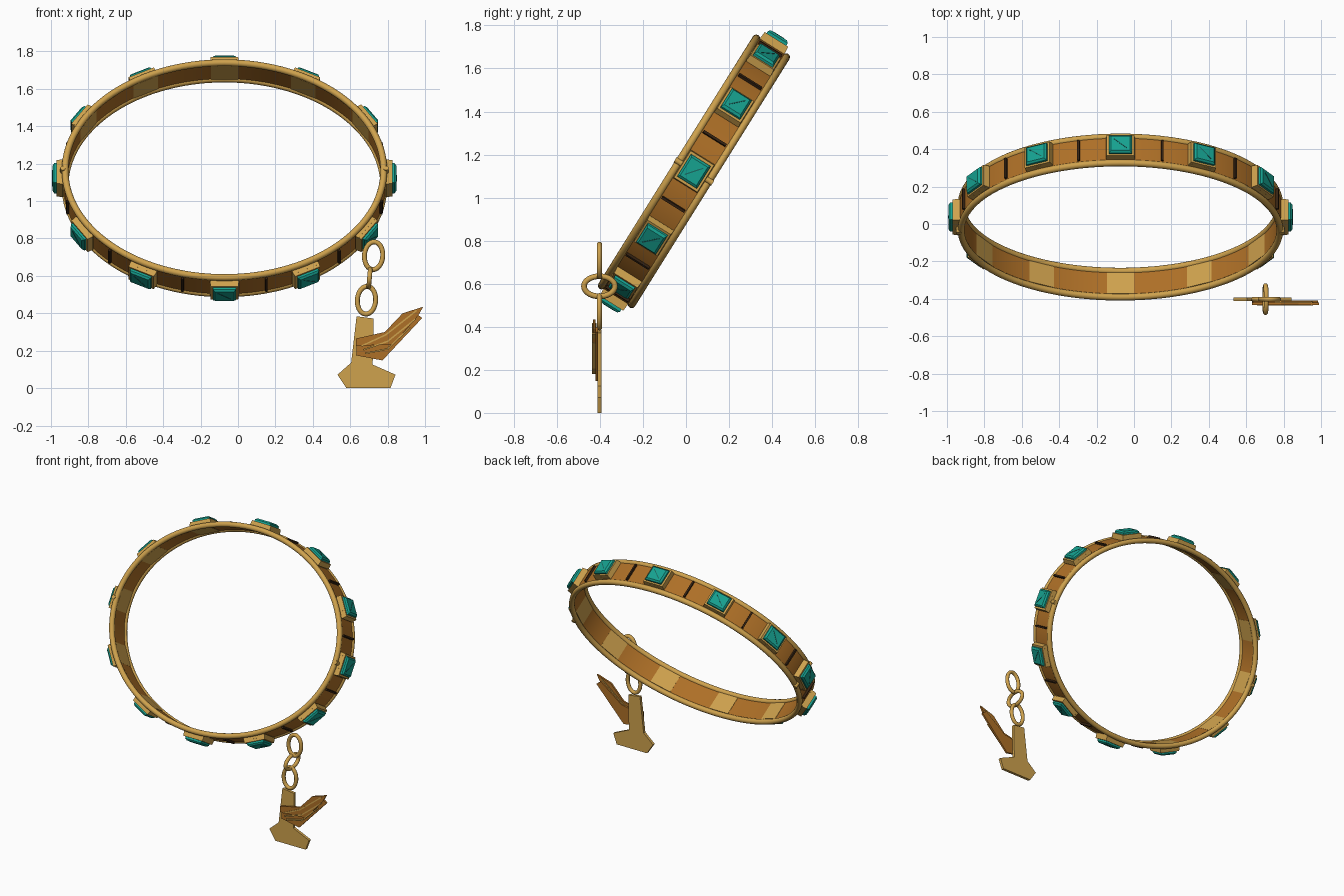
import bpy, bmesh, math
from mathutils import Matrix, Vector

if "Cube" in bpy.data.objects:
    bpy.data.objects.remove(bpy.data.objects["Cube"])

A, B = 0.852, 0.677                      # oval half axes of the bangle
TILT = Matrix.Translation((-0.0725, 0.037, 1.122)) @ Matrix.Rotation(math.radians(58), 4, 'X')


def mat(name, rgb):
    m = bpy.data.materials.new(name)
    m.diffuse_color = (*rgb, 1)
    m.use_nodes = True
    m.node_tree.nodes["Principled BSDF"].inputs["Base Color"].default_value = m.diffuse_color
    return m


GOLD = mat("gold", (0.62, 0.36, 0.075))
COPPER = mat("copper", (0.42, 0.16, 0.02))
TEAL = mat("turquoise", (0.008, 0.36, 0.28))
VEIN = mat("stone_vein", (0.01, 0.13, 0.11))
DARK = mat("dark_seam", (0.035, 0.016, 0.006))


def finish(name, bm, m, smooth=False):
    bmesh.ops.recalc_face_normals(bm, faces=bm.faces)
    me = bpy.data.meshes.new(name)
    bm.to_mesh(me)
    bm.free()
    me.materials.append(m)
    ob = bpy.data.objects.new(name, me)
    bpy.context.collection.objects.link(ob)
    if smooth:
        bpy.context.view_layer.objects.active = ob
        ob.select_set(True)
        bpy.ops.object.shade_smooth_by_angle(angle=math.radians(40))
        ob.select_set(False)
    return ob


def frame(th):
    """Matrix on the oval: x along the band, y across it, z outward."""
    n = Vector((math.cos(th) / A, math.sin(th) / B, 0)).normalized()
    t = Vector((-n.y, n.x, 0))
    m = Matrix((t, (0, 0, 1), n)).transposed().to_4x4()
    return TILT @ Matrix.Translation((A * math.cos(th), B * math.sin(th), 0)) @ m


def sweep(bm, frames, profile):
    """Sweep a closed (out, across) profile round a closed loop of frames."""
    rings = [[bm.verts.new(f @ Vector((0, w, n))) for n, w in profile] for f in frames]
    for i, r in enumerate(rings):
        s = rings[(i + 1) % len(rings)]
        for j in range(len(r)):
            k = (j + 1) % len(r)
            bm.faces.new((r[j], r[k], s[k], s[j]))


def box(bm, m, sx, sy, z0, z1, taper=1.0):
    """Box standing on the frame, its outer face scaled by taper."""
    loc = Matrix.Translation((0, 0, (z0 + z1) / 2)) @ Matrix.Diagonal((sx, sy, z1 - z0, 1))
    for v in bmesh.ops.create_cube(bm, size=1)['verts']:
        if v.co.z > 0:
            v.co.x *= taper
            v.co.y *= taper
        v.co = m @ loc @ v.co


def circle(r, n, w0=0.0):
    return [(r * math.cos(2 * math.pi * i / n), w0 + r * math.sin(2 * math.pi * i / n)) for i in range(n)]


# band and its two round rims
loop = [frame(2 * math.pi * i / 120) for i in range(120)]
bm = bmesh.new()
sweep(bm, loop, [(-0.008, -0.08), (0.01, -0.08), (0.01, 0.08), (-0.008, 0.08)])
finish("band", bm, COPPER, True)
for side, name in ((-1, "lower_rim"), (1, "upper_rim")):
    bm = bmesh.new()
    sweep(bm, loop, circle(0.018, 12, side * 0.082))
    finish(name, bm, GOLD, True)

# twelve stones in square settings, with dark seams between them
settings, stones, veins, seams = (bmesh.new() for _ in range(4))
for i in range(12):
    f = frame(math.radians(30 * i))
    box(settings, f, 0.145, 0.132, -0.013, 0.03)
    box(settings, f, 0.155, 0.135, 0.012, 0.046, 0.95)
    box(stones, f, 0.122, 0.108, 0.04, 0.058)
    box(stones, f, 0.122, 0.108, 0.058, 0.068, 0.82)
    box(veins, f @ Matrix.Rotation(math.radians(-40), 4, 'Z'), 0.09, 0.005, 0.064, 0.0695)
    box(seams, frame(math.radians(30 * i + 15)), 0.012, 0.125, 0.0, 0.024)
finish("stone_settings", settings, GOLD)
finish("stones", stones, TEAL)
finish("stone_veins", veins, VEIN)
finish("band_seams", seams, DARK)

# hinge pins at both ends of the oval
bm = bmesh.new()
for th in (0, math.pi):
    m = frame(th) @ Matrix.Translation((0, 0, 0.012)) @ Matrix.Rotation(math.pi / 2, 4, 'X')
    bmesh.ops.create_cone(bm, cap_ends=True, segments=12, radius1=0.014, radius2=0.014, depth=0.206, matrix=m)
finish("hinge_pins", bm, GOLD, True)


# three oval chain links
def link(name, x, z, rx, rz, turn, lean):
    base = (Matrix.Translation((x, -0.402, z)) @ Matrix.Rotation(math.radians(lean), 4, 'Y')
            @ Matrix.Rotation(math.radians(turn), 4, 'Z'))
    frames = []
    for i in range(36):
        a = 2 * math.pi * i / 36
        n = Vector((math.cos(a) / rx, 0, math.sin(a) / rz)).normalized()
        m = Matrix(((-n.z, 0, n.x), (0, 1, 0), n)).transposed().to_4x4()
        frames.append(base @ Matrix.Translation((rx * math.cos(a), 0, rz * math.sin(a))) @ m)
    bm = bmesh.new()
    sweep(bm, frames, circle(0.013, 10))
    finish(name, bm, GOLD, True)


link("chain_link_top", 0.725, 0.708, 0.049, 0.074, 0, 4)
link("chain_link_middle", 0.703, 0.588, 0.072, 0.047, 90, 5)
link("chain_link_bottom", 0.687, 0.47, 0.049, 0.074, 0, 4)


# flat charm with a layered wing
def plate(bm, pts, y0, y1):
    front = [bm.verts.new((x, y0, z)) for x, z in pts]
    back = [bm.verts.new((x, y1, z)) for x, z in pts]
    bm.faces.new(front)
    bm.faces.new(back[::-1])
    for i in range(len(pts)):
        j = (i + 1) % len(pts)
        bm.faces.new((front[i], back[i], back[j], front[j]))


bm = bmesh.new()
plate(bm, [(0.634, 0.384), (0.725, 0.372), (0.72, 0.126), (0.842, 0.072), (0.815, 0.0),
           (0.58, 0.0), (0.532, 0.072), (0.605, 0.136)], -0.411, -0.392)
finish("charm_body", bm, GOLD)

bm = bmesh.new()
plate(bm, [(0.63, 0.265), (0.785, 0.30), (0.88, 0.40), (0.99, 0.435), (0.965, 0.39),
           (0.83, 0.235), (0.63, 0.225)], -0.433, -0.42)
plate(bm, [(0.635, 0.25), (0.79, 0.28), (0.95, 0.40), (0.985, 0.375),
           (0.772, 0.148), (0.632, 0.175)], -0.421, -0.408)
finish("charm_wing", bm, COPPER)

# raised feather ribs
bm = bmesh.new()
for lines in ([(0.66, 0.225), (0.79, 0.285), (0.955, 0.415)],
              [(0.67, 0.205), (0.80, 0.25), (0.95, 0.37)],
              [(0.68, 0.185), (0.80, 0.21), (0.92, 0.325)]):
    for (x0, z0), (x1, z1) in zip(lines, lines[1:]):
        d = Vector((x1 - x0, z1 - z0))
        nx, nz = Vector((-d.y, d.x)).normalized() * 0.004
        plate(bm, [(x0 + nx, z0 + nz), (x1 + nx, z1 + nz), (x1 - nx, z1 - nz), (x0 - nx, z0 - nz)],
              -0.437, -0.415)
finish("wing_ribs", bm, GOLD)
